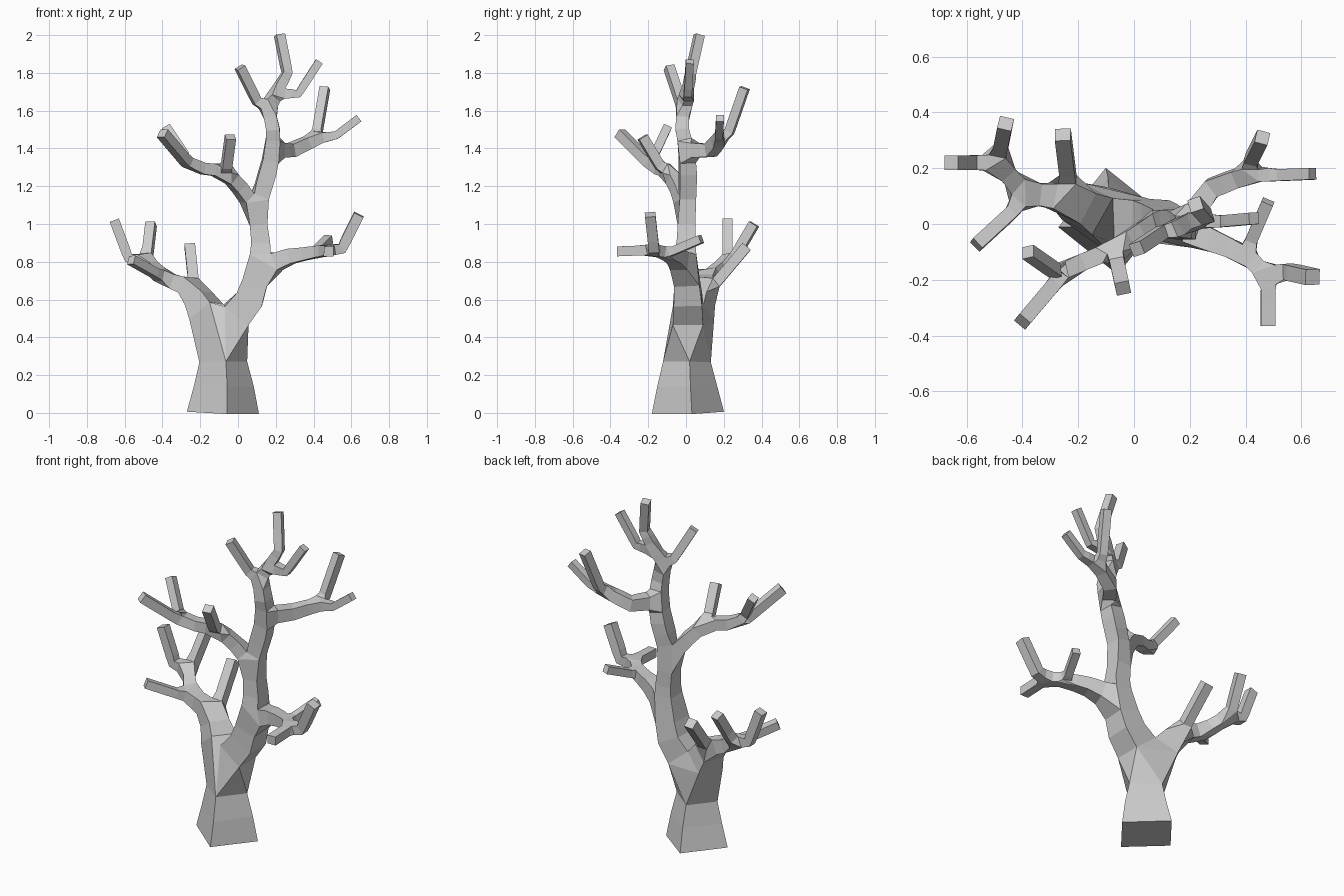
import bpy
from mathutils import Vector

default_cube = bpy.data.objects.get("Cube")
if default_cube:
    bpy.data.objects.remove(default_cube, do_unlink=True)

# The tree is a skeleton of joints, each with a thickness, wrapped in a square skin
joints, bones, thickness = [], [], []


def grow(parent, start_radius, end_radius, *points):
    """Add a chain of joints to a parent joint, tapering evenly; return their numbers."""
    chain = []
    for step, point in enumerate(points):
        blend = step / max(len(points) - 1, 1)
        joints.append(Vector(point))
        thickness.append(start_radius + (end_radius - start_radius) * blend)
        chain.append(len(joints) - 1)
        if parent is not None:
            bones.append((parent, chain[-1]))
        parent = chain[-1]
    return chain


def twig(parent, elbow, tip, radius=.026):
    """Add a bent twig that ends a branch."""
    return grow(parent, radius, radius, elbow, tip)


# Flared trunk foot, up to the main fork
foot = grow(None, .136, .09, (-.08, .01, 0), (-.075, .006, .14), (-.078, .005, .27))
fork = grow(foot[-1], .085, .085, (-.08, .01, .42))[0]

# Main stem, rising on the left of the fork
lower_stem = grow(fork, .075, .06, (.06, .01, .6), (.115, 0, .77))
middle_stem = grow(lower_stem[-1], .05, .043, (.12, 0, .9), (.1, .005, 1.08))
upper_stem = grow(middle_stem[-1], .045, .04, (.155, .01, 1.27), (.185, .005, 1.39))
stem_top = grow(upper_stem[-1], .036, .032, (.185, -.02, 1.5), (.16, -.015, 1.62))[-1]

# Crown twigs
twig(stem_top, (.1, -.03, 1.65), (.01, -.09, 1.83), .024)
crown = grow(stem_top, .03, .03, (.2, .01, 1.69))[0]
twig(crown, (.26, .025, 1.8), (.22, .07, 2), .024)
twig(crown, (.32, .01, 1.69), (.43, .02, 1.86), .021)

# Upper left branch, leaning back
upper_left = grow(upper_stem[-1], .035, .03, (.28, .13, 1.39), (.41, .18, 1.45))[-1]
twig(upper_left, (.42, .23, 1.49), (.46, .31, 1.72), .024)
twig(upper_left, (.52, .175, 1.47), (.64, .18, 1.56), .021)

# Upper right branch, leaning forward
knuckle = grow(middle_stem[-1], .035, .032, (.01, -.04, 1.19), (-.07, -.09, 1.28))[-1]
twig(knuckle, (-.06, -.14, 1.31), (-.04, -.23, 1.46))
upper_right = grow(knuckle, .03, .03, (-.24, -.16, 1.3))[0]
twig(upper_right, (-.29, -.22, 1.35), (-.4, -.35, 1.48))
twig(upper_right, (-.28, -.17, 1.36), (-.38, -.1, 1.51), .023)

# Lower left branch, leaning forward
lower_left = grow(lower_stem[-1], .04, .03, (.28, -.06, .83), (.4, -.11, .85))[-1]
twig(lower_left, (.42, -.06, .86), (.48, .08, .92), .022)
wrist = grow(lower_left, .03, .03, (.47, -.18, .86))[0]
twig(wrist, (.55, -.17, .87), (.64, -.19, 1.05), .028)
twig(wrist, (.48, -.23, .86), (.48, -.365, .855))

# Lower right limb, from the fork
shoulder = grow(fork, .075, .05, (-.17, .055, .54), (-.24, .095, .66))[-1]
twig(shoulder, (-.235, .16, .69), (-.255, .32, .88), .028)
elbow = grow(shoulder, .035, .035, (-.39, .11, .71))[0]
twig(elbow, (-.44, .04, .74), (-.565, -.075, .81), .024)
lower_right = grow(elbow, .03, .03, (-.49, .22, .8))[0]
twig(lower_right, (-.48, .26, .83), (-.46, .36, 1))
twig(lower_right, (-.58, .22, .82), (-.655, .22, 1.02))

# Wrap the skeleton
mesh = bpy.data.meshes.new("bare_tree")
mesh.from_pydata(joints, bones, [])
tree = bpy.data.objects.new("bare_tree", mesh)
bpy.context.collection.objects.link(tree)
skin = tree.modifiers.new("square_bark", "SKIN")
skin.branch_smoothing = 0
skin.use_smooth_shade = False
for joint, radius in zip(mesh.skin_vertices[0].data, thickness):
    joint.radius = (radius, radius)
    joint.use_root = False
mesh.skin_vertices[0].data[0].use_root = True

# Plain grey bark
bark = bpy.data.materials.new("grey_bark")
bark.use_nodes = True
grey = (.6, .6, .6, 1)
bark.diffuse_color = grey
bark.node_tree.nodes["Principled BSDF"].inputs["Base Color"].default_value = grey
mesh.materials.append(bark)
